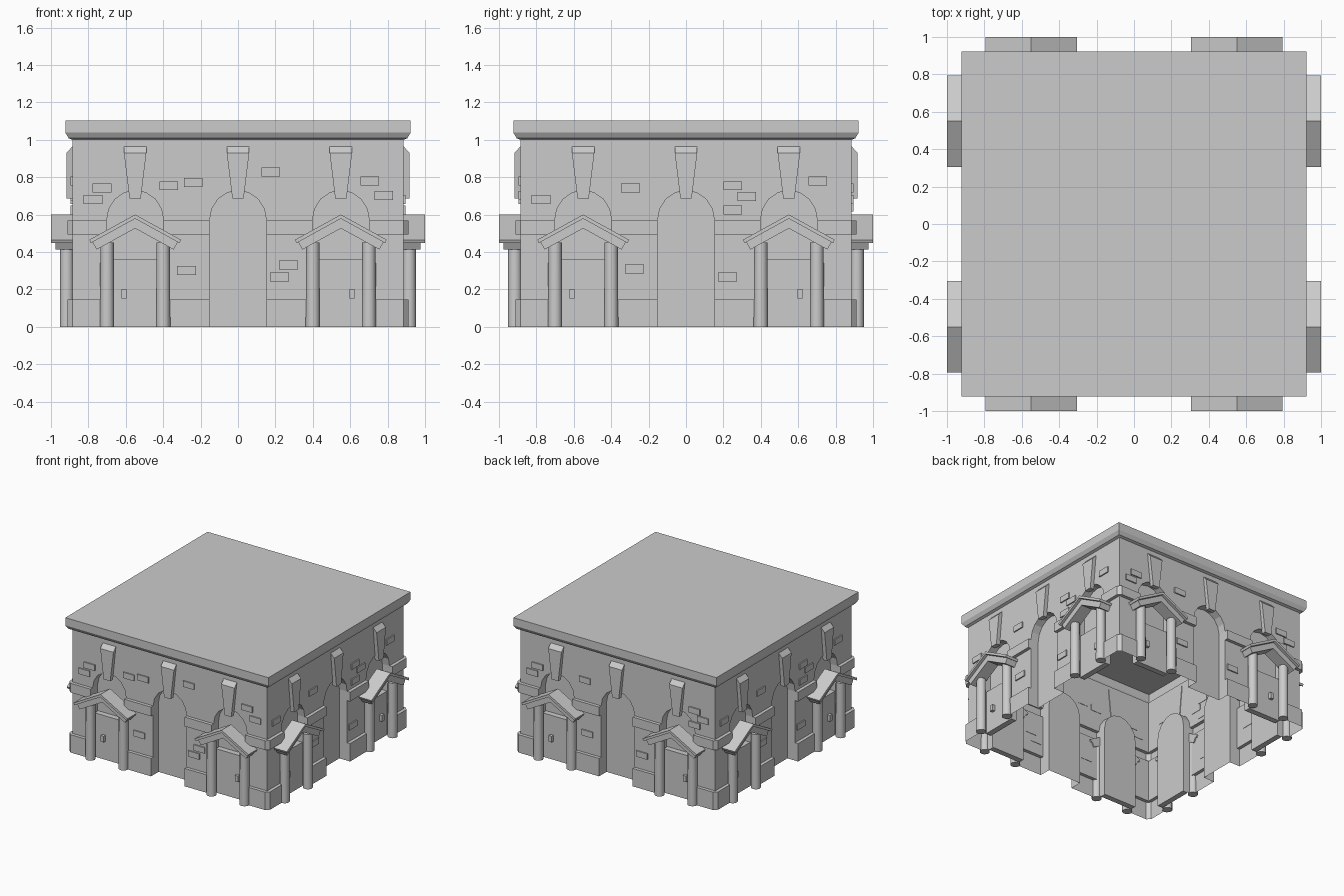
import bpy, bmesh, math
from mathutils import Matrix, Vector

if "Cube" in bpy.data.objects:
    bpy.data.objects.remove(bpy.data.objects["Cube"])

W = 0.885                                  # wall distance from centre
DOORS = (-0.55, 0.55)
ARCHES = ((-0.55, 0.065), (0.0, 0.07), (0.55, 0.065))   # x position, niche depth
R, SPRING = 0.152, 0.569                   # arch radius and spring height
WALL = [(0.912, 0), (0.912, 0.147), (W, 0.147), (W, 0.493),
        (0.912, 0.493), (0.912, SPRING), (W, SPRING)]
CORNICE = [(W, 1.0), (0.905, 1.008), (0.923, 1.038), (0.923, 1.102)]
SIDES = ("front", "right", "back", "left")
BRICK = {
    "front": [(-.727, .742), (-.775, .68), (-.37, .754), (-.24, .771), (.175, .828),
              (.705, .78), (.78, .703), (-.275, .302), (.27, .33), (.222, .267)],
    "right": [(-.297, .742), (-.775, .68), (.25, .754), (.325, .697), (.25, .625),
              (.705, .78), (-.275, .31), (.222, .267)],
    "back": [(-.727, .742), (-.775, .68), (-.297, .742), (.70, .757), (.775, .70),
             (.70, .64), (-.275, .31), (.222, .267)],
}
BRICK["left"] = BRICK["right"]


def turn(k):
    return Matrix.Rotation(k * math.pi / 2, 4, 'Z')


def add_face(bm, k, pts):
    """Face from (x, outward distance, z) points on side k."""
    bm.faces.new([bm.verts.new(turn(k) @ Vector((x, -d, z))) for x, d, z in pts])


def prism(bm, k, outline, d0, d1):
    """Extrude a front-view outline (x, z) from depth d0 out to d1."""
    n = len(outline)
    a = [bm.verts.new(turn(k) @ Vector((x, -d0, z))) for x, z in outline]
    b = [bm.verts.new(turn(k) @ Vector((x, -d1, z))) for x, z in outline]
    bm.faces.new(a)
    bm.faces.new(b[::-1])
    for i in range(n):
        j = (i + 1) % n
        bm.faces.new((a[i], b[i], b[j], a[j]))


def rect(x, z, w, h):
    return [(x - w / 2, z - h / 2), (x + w / 2, z - h / 2),
            (x + w / 2, z + h / 2), (x - w / 2, z + h / 2)]


def finish(name, bm, smooth=False):
    bmesh.ops.remove_doubles(bm, verts=bm.verts, dist=1e-5)
    bmesh.ops.recalc_face_normals(bm, faces=bm.faces)
    me = bpy.data.meshes.new(name)
    bm.to_mesh(me)
    bm.free()
    ob = bpy.data.objects.new(name, me)
    bpy.context.collection.objects.link(ob)
    if smooth:
        bpy.ops.object.select_all(action='DESELECT')
        ob.select_set(True)
        bpy.context.view_layer.objects.active = ob
        bpy.ops.object.shade_smooth_by_angle(angle=math.radians(40))


def arc(cx):
    return [(cx - R * math.cos(math.pi * i / 8), SPRING + 0.16 * math.sin(math.pi * i / 8))
            for i in range(9)]


# Hollow wall shell: plinth, string course, arched niches, cornice and flat top
bm = bmesh.new()
for k in range(4):
    stops = [-W] + [cx + s * R for cx, _ in ARCHES for s in (-1, 1)] + [W]
    for (d0, z0), (d1, z1) in zip(WALL, WALL[1:]):
        for x0, x1 in zip(stops[::2], stops[1::2]):
            add_face(bm, k, [(x0, d0, z0), (x1, d0, z0), (x1, d1, z1), (x0, d1, z1)])
        # chamfered corner of plinth and string course
        ring = [(W, d0, z0), (d0, W, z0), (d1, W, z1), (W, d1, z1)]
        ring = [p for i, p in enumerate(ring) if p not in ring[:i]]
        if len(ring) > 2:
            add_face(bm, k, ring)
    for (d0, z0), (d1, z1) in zip(CORNICE, CORNICE[1:]):
        add_face(bm, k, [(-d0, d0, z0), (d0, d0, z0), (d1, d1, z1), (-d1, d1, z1)])
    upper = [(-W, SPRING)] + [p for cx, _ in ARCHES for p in arc(cx)]
    upper += [(W, SPRING), (W, 1.0), (-W, 1.0)]
    add_face(bm, k, [(x, W, z) for x, z in upper])
    for cx, depth in ARCHES:
        back, curve = W - depth, arc(cx)
        for s in (-1, 1):
            x = cx + s * R
            add_face(bm, k, [(x, d, z) for d, z in WALL] + [(x, back, SPRING), (x, back, 0)])
        for (xa, za), (xb, zb) in zip(curve, curve[1:]):
            add_face(bm, k, [(xa, W, za), (xb, W, zb), (xb, back, zb), (xa, back, za)])
        add_face(bm, k, [(cx - R, back, 0)] + [(x, back, z) for x, z in curve]
                 + [(cx + R, back, 0)])
t, h = CORNICE[-1]
add_face(bm, 0, [(-t, t, h), (t, t, h), (t, -t, h), (-t, -t, h)])
finish("wall_shell", bm)

# Tapered keystones with a sloped top
bm = bmesh.new()
for k in range(4):
    for cx, _ in ARCHES:
        sect = []
        for hw, d, z in ((.03, .88, .685), (.03, .917, .685), (.06, .917, .93), (.06, .88, .97)):
            sect.append([(cx - hw, d, z), (cx + hw, d, z)])
        for i in range(4):
            a, b = sect[i], sect[(i + 1) % 4]
            add_face(bm, k, [a[0], a[1], b[1], b[0]])
        for s in (0, 1):
            add_face(bm, k, [p[s] for p in sect])
finish("keystones", bm)

# Raised bricks
bm = bmesh.new()
for k, side in enumerate(SIDES):
    for x, z in BRICK[side]:
        prism(bm, k, rect(x, z, 0.1, 0.048), W - 0.003, W + 0.01)
finish("raised_bricks", bm)

# Doors and handles, mirrored left and right
bm = bmesh.new()
for k in range(4):
    for cx in DOORS:
        s = math.copysign(1, cx)
        prism(bm, k, rect(cx, 0.18, 0.29, 0.36), 0.822, 0.868)
        prism(bm, k, rect(cx + s * 0.06, 0.177, 0.028, 0.05), 0.866, 0.893)
finish("doors", bm)


def chevron(cx, hw, top, thick, eave_in):
    """Gable slab outline with slanted eave ends."""
    m = 0.55
    iw = hw - eave_in
    return [(cx - hw, top - m * hw), (cx, top), (cx + hw, top - m * hw),
            (cx + iw, top - thick - m * iw), (cx, top - thick),
            (cx - iw, top - thick - m * iw)]


# Porch roofs: thin overhanging slab over a thicker gable
bm = bmesh.new()
for k in range(4):
    for cx in DOORS:
        prism(bm, k, chevron(cx, 0.245, 0.6, 0.022, 0.008), 0.875, 1.0)
finish("porch_roofs", bm)
bm = bmesh.new()
for k in range(4):
    for cx in DOORS:
        prism(bm, k, chevron(cx, 0.228, 0.578, 0.052, 0.022), 0.875, 0.976)
finish("porch_gables", bm)

# Round porch columns
bm = bmesh.new()
for k in range(4):
    for cx in DOORS:
        for off in (-0.15, 0.15):
            p = turn(k) @ Vector((cx + off, -0.915, 0.225))
            bmesh.ops.create_cone(bm, cap_ends=True, segments=12, radius1=0.038,
                                  radius2=0.036, depth=0.45, matrix=Matrix.Translation(p))
finish("porch_columns", bm, smooth=True)
